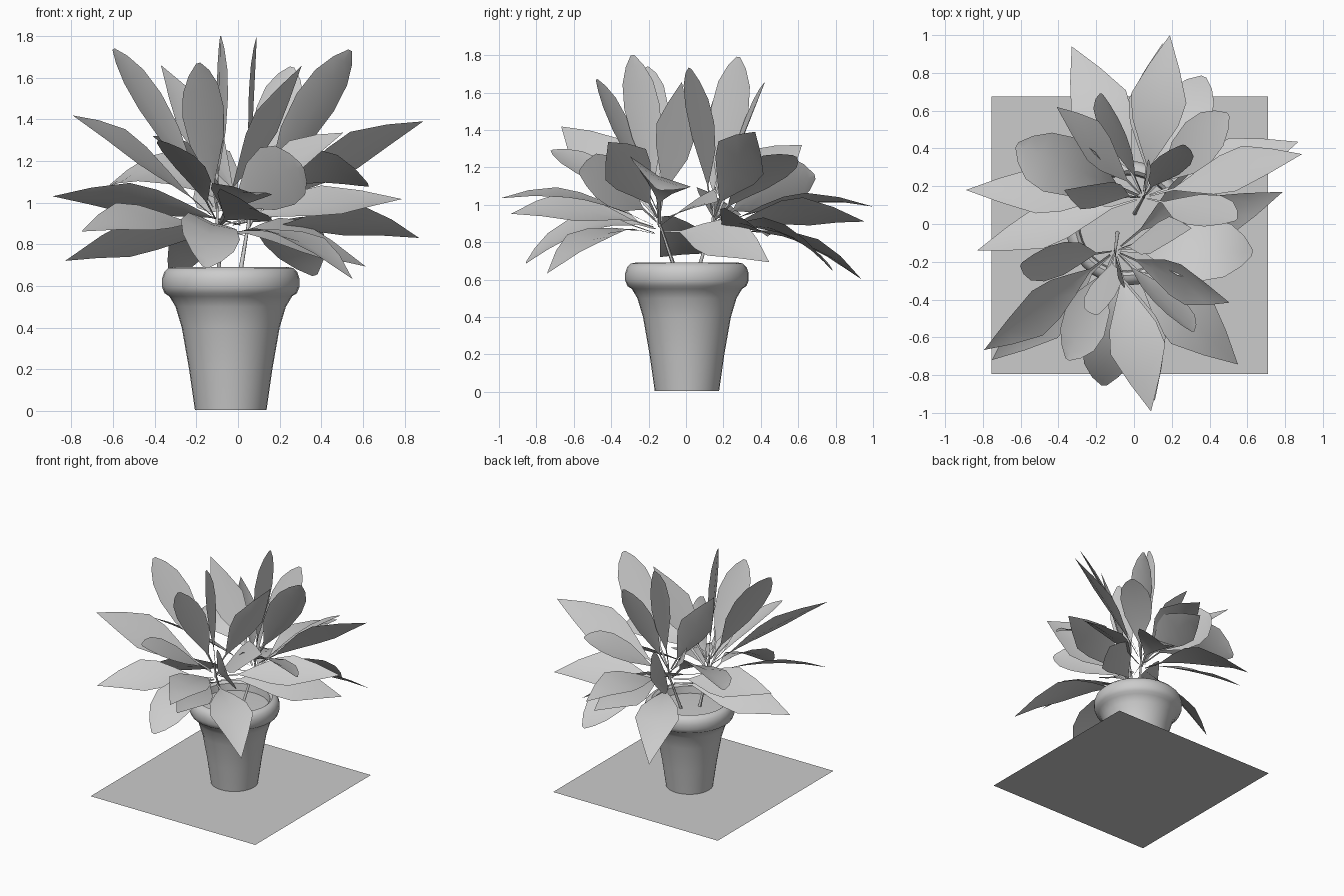
import bpy, bmesh, math
from mathutils import Vector, Matrix

if "Cube" in bpy.data.objects:
    bpy.data.objects.remove(bpy.data.objects["Cube"])


def finish(name, bm, angle=40):
    me = bpy.data.meshes.new(name)
    bm.to_mesh(me)
    bm.free()
    ob = bpy.data.objects.new(name, me)
    bpy.context.collection.objects.link(ob)
    bpy.ops.object.select_all(action='DESELECT')
    ob.select_set(True)
    bpy.context.view_layer.objects.active = ob
    bpy.ops.object.shade_smooth_by_angle(angle=math.radians(angle))
    return ob


def lathe(name, profile, centre, segs=32):
    bm = bmesh.new()
    vs = [bm.verts.new((r, 0, z)) for r, z in profile]
    es = [bm.edges.new(p) for p in zip(vs, vs[1:])]
    bmesh.ops.spin(bm, geom=vs + es, cent=(0, 0, 0), axis=(0, 0, 1),
                   angle=2 * math.pi, steps=segs)
    bmesh.ops.remove_doubles(bm, verts=bm.verts, dist=1e-4)
    bmesh.ops.recalc_face_normals(bm, faces=bm.faces)
    bmesh.ops.translate(bm, verts=bm.verts, vec=centre)
    return finish(name, bm)


# floor sheet
bm = bmesh.new()
bm.faces.new([bm.verts.new(c) for c in ((-.755, -.795, 0), (.71, -.795, 0),
                                        (.71, .675, 0), (-.755, .675, 0))])
finish("floor_sheet", bm)

# pot with rolled rim, and soil
POT = (-.035, .005, 0)
lathe("pot", [(0, .004), (.172, .004), (.2, .2), (.235, .4), (.265, .5), (.295, .55),
              (.318, .565), (.33, .595), (.33, .635), (.32, .665), (.3, .685), (.278, .69),
              (.26, .675), (.25, .6)], POT)
lathe("soil", [(0, .63), (.255, .62)], POT)

# half-width along the leaf: thin stalk, then blade
POINTED = [(0, .04), (.16, .06), (.3, .45), (.45, .85), (.6, 1), (.8, .55), (1, 0)]
ROUNDED = [(0, .04), (.18, .06), (.3, .4), (.46, .82), (.66, 1), (.82, .86), (.93, .5), (1, .1)]


def leaf(bm, base, tip, width, roll, arch, outline):
    base, tip = Vector(base), Vector(tip)
    d = (tip - base).normalized()
    s = d.cross(Vector((0, 0, 1))).normalized()
    n = s.cross(d)
    a = math.radians(roll)
    side, up = s * math.cos(a) + n * math.sin(a), n * math.cos(a) - s * math.sin(a)
    ctrl = (base + tip) / 2 + Vector((0, 0, 2 * arch))
    rows = []
    for t, w in outline:
        c = base * (1 - t) ** 2 + ctrl * 2 * t * (1 - t) + tip * t * t
        h = w * width / 2
        if w == 0:
            rows.append([bm.verts.new(c)])
        else:
            rows.append([bm.verts.new(c + side * h * k + up * abs(k) * h * .15)
                         for k in (-1, 0, 1)])
    for p, q in zip(rows, rows[1:]):
        for i in (0, 1):
            if len(q) == 1:
                bm.faces.new((p[i], p[i + 1], q[0]))
            else:
                bm.faces.new((p[i], p[i + 1], q[i + 1], q[i]))


def stalk(bm, a, b, r):
    a, b = Vector(a), Vector(b)
    d = b - a
    m = Matrix.Translation((a + b) / 2) @ d.to_track_quat('Z', 'Y').to_matrix().to_4x4()
    bmesh.ops.create_cone(bm, segments=6, radius1=r, radius2=r * .6, depth=d.length, matrix=m)


# tip, width, roll, arch, outline
LEAVES = [
    ((.89, .37, 1.39), .30, 42, .03, POINTED),
    ((.19, 1.0, .99), .30, 10, .07, POINTED),
    ((.15, .955, .91), .30, 30, .05, POINTED),
    ((-.33, .94, .60), .32, 0, .10, POINTED),
    ((-.89, .18, 1.03), .28, -32, .03, POINTED),
    ((.87, .435, .83), .30, 28, .05, POINTED),
    ((-.83, -.14, .72), .30, -42, .05, POINTED),
    ((.54, .02, 1.73), .25, 40, .0, ROUNDED),
    ((-.37, .18, 1.66), .24, 48, .0, POINTED),
    ((.09, .28, 1.79), .20, 80, .0, ROUNDED),
    ((.26, .42, 1.65), .22, -40, .0, ROUNDED),
    ((-.62, .42, 1.08), .36, 25, .15, ROUNDED),
    ((-.17, .69, 1.15), .32, 68, .04, ROUNDED),
    ((.50, .58, 1.26), .26, 20, .03, ROUNDED),
    ((-.41, .62, 1.32), .28, -48, .03, POINTED),
    ((.37, .78, .65), .30, 20, .12, ROUNDED),
]

# two copies of the same plant, the second one turned about half round
ROOT = Vector((.05, .14, 0))
for name, turned in (("plant_back", False), ("plant_front", True)):
    bm = bmesh.new()
    for tip, width, roll, arch, outline in LEAVES:
        out = Vector((tip[0] - ROOT.x, tip[1] - ROOT.y, 0)) * .04
        base = (ROOT.x + out.x, ROOT.y + out.y, .84 + .12 * (tip[2] - .6))
        leaf(bm, base, tip, width, roll, arch, outline)
    stalk(bm, (.0, .05, .6), (.05, .14, .9), .012)
    stalk(bm, (.05, .14, .88), (.055, .15, 1.0), .009)
    if turned:
        bm.transform(Matrix.Translation((-.105, .007, 0)) @ Matrix.Rotation(math.radians(201.8), 4, 'Z'))
        for v in bm.verts:
            v.co.z -= .05 * (v.co.y + .1)
    finish(name, bm, 60)
